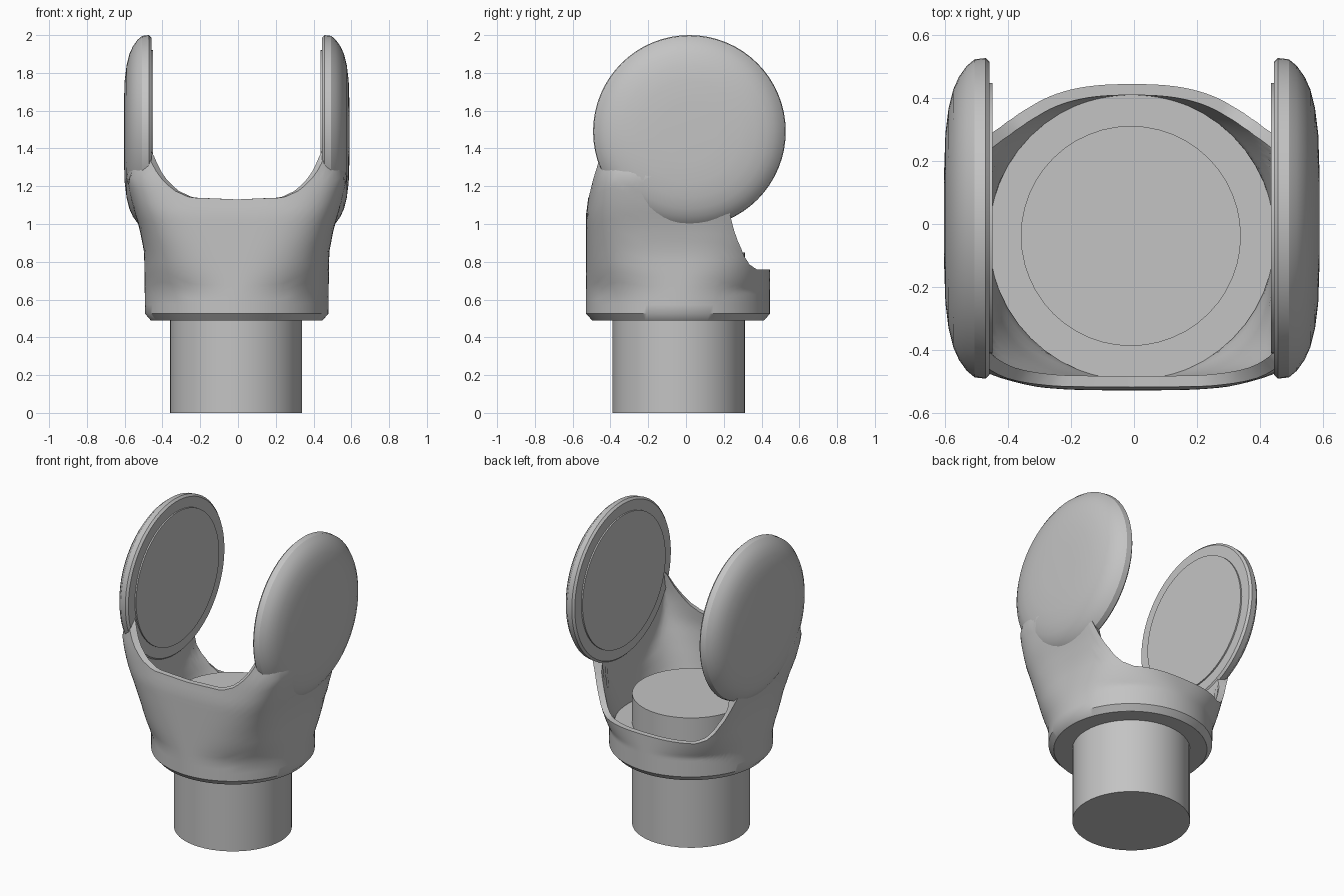
import bpy, bmesh, math
from mathutils import Matrix, Vector

if "Cube" in bpy.data.objects:
    bpy.data.objects.remove(bpy.data.objects["Cube"])

grey = bpy.data.materials.new("plain grey")
grey.use_nodes = True
colour = (0.55, 0.55, 0.55, 1)
grey.diffuse_color = colour
grey.node_tree.nodes["Principled BSDF"].inputs["Base Color"].default_value = colour

MID_X, MID_Y = -0.007, -0.042


def finish(name, bm, angle=30):
    bmesh.ops.recalc_face_normals(bm, faces=bm.faces)
    mesh = bpy.data.meshes.new(name)
    bm.to_mesh(mesh)
    bm.free()
    mesh.materials.append(grey)
    obj = bpy.data.objects.new(name, mesh)
    bpy.context.collection.objects.link(obj)
    bpy.ops.object.select_all(action='DESELECT')
    obj.select_set(True)
    bpy.context.view_layer.objects.active = obj
    bpy.ops.object.shade_smooth_by_angle(angle=math.radians(angle))
    return obj


def cylinder(name, radius, low, high, x, y, segments=48):
    bm = bmesh.new()
    bmesh.ops.create_cone(bm, cap_ends=True, segments=segments, radius1=radius,
                          radius2=radius, depth=high - low,
                          matrix=Matrix.Translation((x, y, (low + high) / 2)))
    return finish(name, bm)


def table(points, v):
    """Eased interpolation through a few (input, output) points."""
    if v <= points[0][0]:
        return points[0][1]
    for (a, fa), (b, fb) in zip(points, points[1:]):
        if v <= b:
            return fa + (fb - fa) * (v - a) / (b - a)
    return points[-1][1]


def bridge(bm, loops, closed):
    count = len(loops[0])
    pairs = list(zip(loops, loops[1:]))
    if closed:
        pairs.append((loops[-1], loops[0]))
    for p, q in pairs:
        for i in range(count):
            j = (i + 1) % count
            bm.faces.new((p[i], p[j], q[j], q[i]))


# Round stem running up through the collar
cylinder("stem", 0.35, 0, 0.85, -0.01, -0.038)
cylinder("collar_floor", 0.455, 0.49, 0.66, MID_X, MID_Y)

# Cup wall: round at the base, squarer above, with a rim height by direction
HALF_WIDTH = [(0.49, 0.455), (0.525, 0.485), (0.85, 0.49), (0.98, 0.515),
              (1.1, 0.553), (1.25, 0.588), (1.4, 0.55)]
HALF_DEPTH = [(0.49, 0.455), (0.525, 0.487), (1.05, 0.487), (1.3, 0.455)]
SQUARENESS = [(0.65, 2), (1.2, 5)]
RIM = [(-90, 1.13), (-66, 1.14), (-59, 1.18), (-53, 1.27), (-46, 1.38),
       (-38, 1.42), (-20, 1.3), (25, 1.28), (28, 1.15), (31, 1.0),
       (35, 0.91), (40, 0.83), (45, 0.785), (52, 0.76), (90, 0.76)]


def wall_point(t, z, inside):
    c, s = math.cos(t), math.sin(t)
    n = table(SQUARENESS, z)
    r = (abs(c) ** n + abs(s) ** n) ** (-1 / n)
    gap = 0.035 if inside else 0
    x = (table(HALF_WIDTH, z) - gap) * r * c
    y = (table(HALF_DEPTH, z) - gap) * r * s
    if inside:
        x = max(-0.46, min(0.46, x))
    return Vector((MID_X + x, MID_Y + y, z))


bm = bmesh.new()
COLUMNS, ROWS = 144, 16
angles = [2 * math.pi * i / COLUMNS for i in range(COLUMNS)]
rims = [table(RIM, math.degrees(math.asin(max(-1, min(1, math.sin(t)))))) for t in angles]
loops = [[bm.verts.new(wall_point(t, 0.49, False)) for t in angles]]
for inside in (False, True):
    for k in range(ROWS + 1):
        f = (ROWS - k if inside else k) / ROWS
        loops.append([bm.verts.new(wall_point(t, 0.525 + (top - 0.525) * f, inside))
                      for t, top in zip(angles, rims)])
bridge(bm, loops, True)
finish("cup_wall", bm, 40)

# Domed round ear pads, each with a thin raised disc on its inner face
EAR = [(0.43, 0.443), (0.43, 0.452), (0.497, 0.452), (0.51, 0.465), (0.506, 0.5),
       (0.485, 0.525), (0.45, 0.55), (0.41, 0.568), (0.35, 0.583), (0.27, 0.593),
       (0.15, 0.597)]
for side, name in ((1, "left_ear_pad"), (-1, "right_ear_pad")):
    bm = bmesh.new()
    loops = []
    for radius, x in EAR:
        loops.append([bm.verts.new((MID_X + side * x,
                                    0.018 + radius * math.cos(2 * math.pi * i / 64),
                                    1.49 + radius * math.sin(2 * math.pi * i / 64)))
                      for i in range(64)])
    bridge(bm, loops, False)
    bm.faces.new(loops[0])
    bm.faces.new(loops[-1])
    finish(name, bm)
